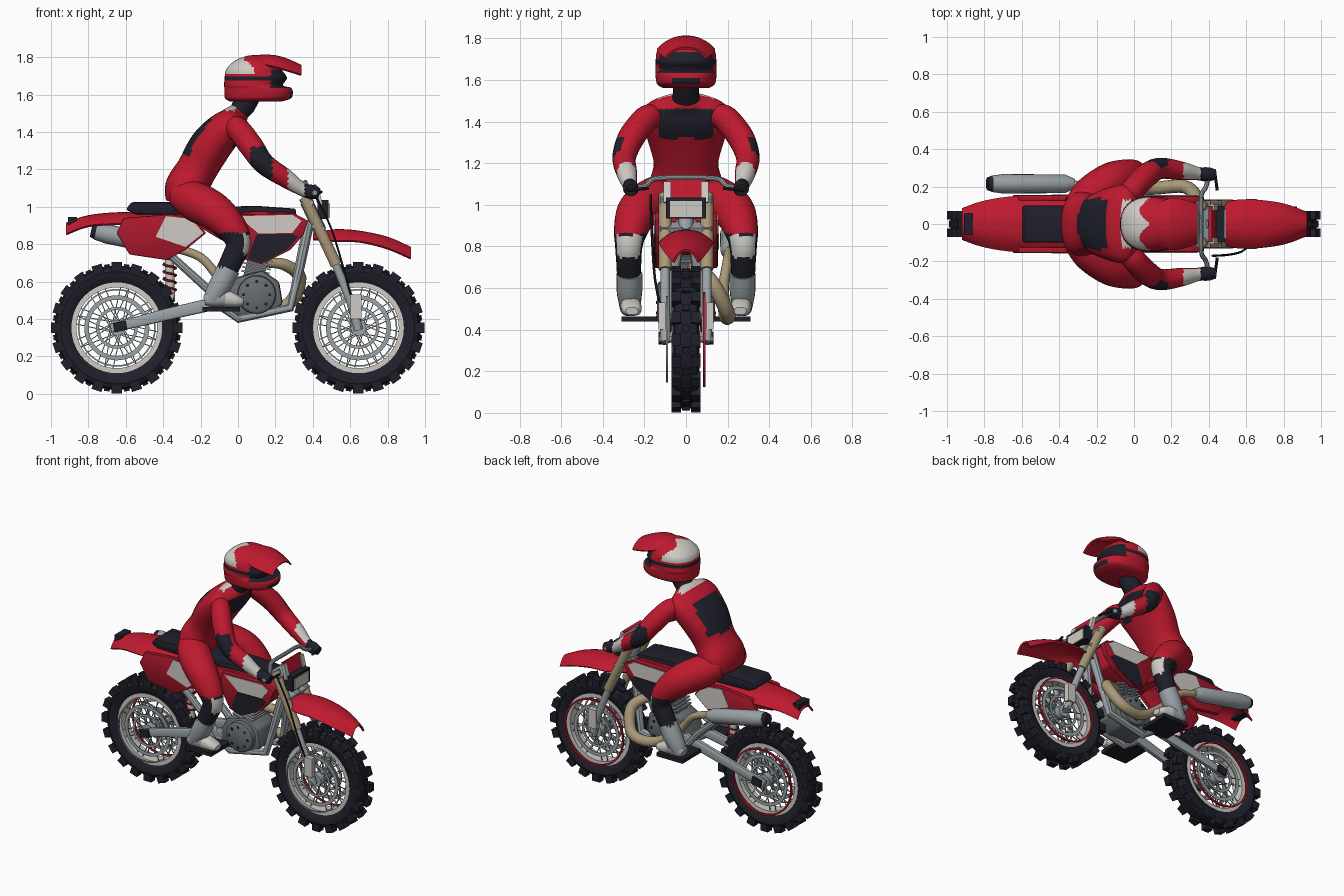
import bpy, bmesh, math
from mathutils import Vector, Matrix

COLOURS = {"red": (0.52, 0.010, 0.028), "dark_red": (0.40, 0.009, 0.024), "black": (0.014, 0.014, 0.024),
           "white": (0.62, 0.6, 0.56), "metal": (0.33, 0.37, 0.39), "tan": (0.40, 0.32, 0.19),
           "engine_grey": (0.14, 0.155, 0.165)}
MATS = {}
for key, c in COLOURS.items():
    MATS[key] = bpy.data.materials.new(key)
    MATS[key].diffuse_color = (*c, 1)


def finish(name, bm, col, mirror=False):
    """col is a colour name or a rule (centre, normal) -> colour name"""
    bmesh.ops.recalc_face_normals(bm, faces=bm.faces)
    me = bpy.data.meshes.new(name)
    slots = []
    for f in bm.faces:
        k = col if isinstance(col, str) else col(f.calc_center_median(), f.normal)
        if k not in slots:
            slots.append(k)
            me.materials.append(MATS[k])
        f.material_index = slots.index(k)
    bm.to_mesh(me)
    bm.free()
    ob = bpy.data.objects.new(name, me)
    bpy.context.collection.objects.link(ob)
    if mirror:
        ob.modifiers.new("mirror", "MIRROR").use_axis = (False, True, False)
    return ob


def catmull(rows, steps):
    """smooth interpolation of rows of numbers"""
    out = []
    for i in range(len(rows) - 1):
        a, b, c, d = (rows[max(i - 1, 0)], rows[i], rows[i + 1], rows[min(i + 2, len(rows) - 1)])
        for s in range(steps):
            t = s / steps
            out.append([0.5 * (2 * q + (r - p) * t + (2 * p - 5 * q + 4 * r - u) * t * t
                        + (3 * q - p - 3 * r + u) * t ** 3) for p, q, r, u in zip(a, b, c, d)])
    return out + [list(rows[-1])]


def tube(name, rows, col, sides=12, steps=1, mirror=False, ref=(0, 1, 0), power=2, axis=None):
    """rows: x, y, z, radius along ref[, radius across]"""
    rows = [list(r) + [r[3]] * (5 - len(r)) for r in rows]
    if steps > 1:
        rows = catmull(rows, steps)
    bm, rings = bmesh.new(), []
    P = [Vector(r[:3]) for r in rows]
    for i, r in enumerate(rows):
        t = Vector(axis) if axis else (P[min(i + 1, len(P) - 1)] - P[max(i - 1, 0)]).normalized()
        n = Vector(ref)
        n = (n - n.dot(t) * t).normalized()
        b = t.cross(n)
        ring = []
        for k in range(sides):
            a = 2 * math.pi * k / sides
            ca, sa = math.cos(a), math.sin(a)
            ca, sa = (math.copysign(abs(v) ** (2 / power), v) for v in (ca, sa))
            ring.append(bm.verts.new(P[i] + n * ca * r[3] + b * sa * r[4]))
        rings.append(ring)
    for r0, r1 in zip(rings, rings[1:]):
        for k in range(sides):
            bm.faces.new((r0[k], r0[k - 1], r1[k - 1], r1[k]))
    bm.faces.new(rings[0])
    bm.faces.new(rings[-1])
    return finish(name, bm, col, mirror)


def plate(name, pts, y0, y1, col, mirror=False, bevel=0):
    """side outline (x, z) extruded from y0 to y1"""
    bm = bmesh.new()
    f = bm.faces.new([bm.verts.new((x, y0, z)) for x, z in pts])
    new = bmesh.ops.extrude_face_region(bm, geom=[f])["geom"]
    bmesh.ops.translate(bm, vec=(0, y1 - y0, 0), verts=[v for v in new if isinstance(v, bmesh.types.BMVert)])
    if bevel:
        bmesh.ops.bevel(bm, geom=bm.edges[:], offset=bevel, segments=2, affect="EDGES", profile=0.5)
    return finish(name, bm, col, mirror)


def sheet(name, rows, col, thick=0.012, across=12):
    """arched shell along x; rows: x, z, half width, edge drop"""
    bm = bmesh.new()
    g = [[bm.verts.new((x, w * u, z - d * abs(u) ** 2.5)) for u in [2 * k / across - 1 for k in range(across + 1)]]
         for x, z, w, d in catmull(rows, 4)]
    for a, b in zip(g, g[1:]):
        for k in range(across):
            bm.faces.new((a[k], b[k], b[k + 1], a[k + 1]))
    bmesh.ops.recalc_face_normals(bm, faces=bm.faces)
    bmesh.ops.solidify(bm, geom=bm.faces[:], thickness=thick)
    return finish(name, bm, col)


def add_box(bm, size, mat):
    bmesh.ops.create_cube(bm, size=1, matrix=mat @ Matrix.Diagonal((*size, 1)))


def box(name, loc, size, col, tilt=0, mirror=False):
    bm = bmesh.new()
    add_box(bm, size, Matrix.Translation(loc) @ Matrix.Rotation(tilt, 4, "Y"))
    return finish(name, bm, col, mirror)


def lathe(name, x, z, prof, col, seg=48):
    """closed (radius, y) profile spun round a wheel axle"""
    bm, n = bmesh.new(), len(prof)
    g = [[bm.verts.new((x + r * math.cos(a), y, z + r * math.sin(a))) for r, y in prof]
         for a in [2 * math.pi * k / seg for k in range(seg)]]
    for i in range(seg):
        for j in range(n):
            bm.faces.new((g[i - 1][j - 1], g[i - 1][j], g[i][j], g[i][j - 1]))
    return finish(name, bm, col)


def ring(name, x, z, r0, r1, y0, y1, col, seg=40):
    return lathe(name, x, z, [(r0, y0), (r1, y0), (r1, y1), (r0, y1)], col, seg)


# wheels
for tag, wx in (("front", 0.644), ("rear", -0.648)):
    wz = 0.353
    half = [(0.238, 0.04), (0.265, 0.06), (0.3, 0.064), (0.322, 0.052), (0.333, 0.02)]
    lathe(tag + "_tyre", wx, wz, half + [(r, -y) for r, y in reversed(half)], "black")
    bm = bmesh.new()
    for i in range(40):
        m = Matrix.Translation((wx, 0, wz)) @ Matrix.Rotation(2 * math.pi * i / 40, 4, "Y")
        if i % 2:
            add_box(bm, (0.03, 0.04, 0.03), m @ Matrix.Translation((0, 0, 0.328)))
        else:
            for s in (1, -1):
                add_box(bm, (0.056, 0.046, 0.05), m @ Matrix.Translation((0, s * 0.046, 0.327)))
    finish(tag + "_tyre_knobs", bm, "black")
    ring(tag + "_rim", wx, wz, 0.216, 0.243, -0.045, 0.045, "white")
    ring(tag + "_hub", wx, wz, 0.012, 0.042, -0.07, 0.07, "metal", 20)
    for y in (-0.07, 0.058):
        ring(tag + "_brake_disc", wx, wz, 0.15, 0.174, y, y + 0.006, "metal")
        ring(tag + "_disc_carrier", wx, wz, 0.095, 0.112, y, y + 0.006, "metal")
    ring(tag + "_rim_band", wx, wz, 0.2, 0.208, -0.095, -0.087, "metal")
    ring(tag + "_rim_stripe", wx, wz, 0.217, 0.228, 0.082, 0.094, "red")
    tube(tag + "_axle", [(wx, -0.13, wz, 0.014), (wx, 0.13, wz, 0.014)], "metal", ref=(0, 0, 1))
    bm = bmesh.new()
    for i in range(32):
        m = Matrix.Translation((wx, 0.03 * (-1) ** i, wz)) @ Matrix.Rotation(2 * math.pi * i / 32, 4, "Y")
        add_box(bm, (0.005, 0.005, 0.2), m @ Matrix.Translation((0, 0, 0.125)) @ Matrix.Rotation(0.22 * (1 if i % 4 < 2 else -1), 4, "Y"))
    finish(tag + "_spokes", bm, "metal")

# forks, front end and handlebar
tube("fork_upper", [(0.355, 0.1, 1.05, 0.031), (0.525, 0.1, 0.69, 0.031)], "tan", 14, mirror=True)
tube("fork_lower", [(0.515, 0.1, 0.71, 0.022), (0.60, 0.1, 0.5, 0.024), (0.645, 0.1, 0.34, 0.026)], "metal", 14, mirror=True)
box("fork_guard", (0.63, 0.115, 0.465), (0.06, 0.035, 0.13), "white", mirror=True)
for p in ((0.37, 1.03), (0.43, 0.89)):
    box("fork_clamp", (p[0], 0, p[1]), (0.07, 0.25, 0.03), "metal", 0.44)
tube("handlebar", [(0.41, -0.3, 1.075, 0.013), (0.385, -0.2, 1.09, 0.013), (0.36, -0.15, 1.125, 0.013), (0.36, 0, 1.13, 0.013),
     (0.36, 0.15, 1.125, 0.013), (0.385, 0.2, 1.09, 0.013), (0.41, 0.3, 1.075, 0.013)], "metal", 10, 4, ref=(0, 0, 1))
tube("brake_lever", [(0.43, 0.29, 1.07, 0.008), (0.445, 0.18, 1.08, 0.008)], "black", 8, mirror=True, ref=(0, 0, 1))
tube("cable", [(0.42, -0.17, 1.05, 0.006), (0.5, -0.165, 0.88, 0.006), (0.57, -0.15, 0.65, 0.006), (0.61, -0.12, 0.5, 0.006)], "black", 6, 4)
box("headlight_surround", (0.455, 0, 0.985), (0.06, 0.19, 0.1), "black")
box("headlight", (0.487, 0, 0.98), (0.008, 0.155, 0.075), "white")
box("front_plate", (0.42, 0, 1.07), (0.02, 0.19, 0.1), "red", -0.25)
box("front_plate_trim", (0.43, 0.09, 1.06), (0.022, 0.035, 0.1), "white", -0.25, True)
sheet("front_fender", [(0.4, 0.86, 0.08, 0.03), (0.52, 0.88, 0.125, 0.06), (0.65, 0.872, 0.13, 0.055),
                       (0.8, 0.84, 0.11, 0.06), (0.925, 0.785, 0.065, 0.06)], "red")

# rear fender, seat and tank
sheet("rear_fender", [(-0.92, 0.915, 0.085, 0.06), (-0.8, 0.955, 0.125, 0.055), (-0.62, 0.972, 0.15, 0.06), (-0.3, 0.975, 0.15, 0.05)], "red")
box("tail_light", (-0.885, 0, 0.922), (0.05, 0.11, 0.045), "black")
plate("seat", [(-0.6, 0.985), (-0.57, 1.025), (-0.3, 1.025), (-0.1, 1.0), (0.1, 1.005), (0.31, 0.99), (0.31, 0.95), (-0.1, 0.95),
               (-0.55, 0.96)], -0.1, 0.1, "black", bevel=0.012)
plate("tank", [(-0.3, 0.95), (0.1, 0.975), (0.3, 0.97), (0.36, 0.92), (0.3, 0.8), (0.06, 0.74), (-0.12, 0.84)], -0.115, 0.115, "red", bevel=0.01)

# side panels and shrouds, with thin colour plates
plate("side_panel", [(-0.65, 0.86), (-0.61, 0.94), (-0.36, 0.96), (-0.24, 0.94), (-0.17, 0.86), (-0.28, 0.77), (-0.38, 0.715),
                     (-0.58, 0.745)], 0.125, 0.155, "dark_red", True, 0.006)
plate("side_panel_white", [(-0.385, 0.95), (-0.25, 0.935), (-0.185, 0.86), (-0.28, 0.785), (-0.44, 0.84)], 0.154, 0.159, "white", True)
plate("shroud", [(-0.02, 0.96), (0.3, 0.965), (0.375, 0.925), (0.35, 0.85), (0.28, 0.77), (0.13, 0.695), (0.04, 0.72), (-0.03, 0.84)],
      0.11, 0.15, "dark_red", True, 0.006)
plate("shroud_white", [(0.0, 0.95), (0.29, 0.957), (0.34, 0.925), (0.29, 0.86), (0.11, 0.857)], 0.149, 0.154, "white", True)
plate("shroud_black", [(0.1, 0.853), (0.29, 0.856), (0.32, 0.84), (0.265, 0.772), (0.13, 0.703), (0.05, 0.725)], 0.149, 0.154, "black", True)

# frame and swingarm
tube("down_tube", [(0.38, 0.025, 0.92, 0.03), (0.33, 0.06, 0.68, 0.028), (0.28, 0.09, 0.46, 0.024), (0.0, 0.09, 0.4, 0.022), (-0.08, 0.09, 0.46, 0.024),
     (-0.15, 0.09, 0.55, 0.024), (-0.36, 0.09, 0.74, 0.022)], "metal", 10, mirror=True)
tube("steering_head", [(0.365, 0, 1.03, 0.035), (0.44, 0, 0.87, 0.035)], "metal")
tube("swingarm", [(-0.68, 0.105, 0.35, 0.016, 0.024), (-0.4, 0.1, 0.42, 0.018, 0.032), (-0.05, 0.08, 0.5, 0.02, 0.035)], "metal", 16, mirror=True, power=4)
box("axle_block", (-0.63, 0.125, 0.36), (0.07, 0.015, 0.05), "black", -0.2, True)
tube("shock_rod", [(-0.37, 0, 0.8, 0.024), (-0.36, 0, 0.5, 0.024)], "white")
tube("shock_spring", [(-0.365 + 0.034 * math.cos(i * 0.6), 0.034 * math.sin(i * 0.6), 0.75 - 0.0037 * i, 0.006) for i in range(56)], "red", 6, ref=(0, 0, 1))

# engine
plate("engine_case", [(-0.08, 0.5), (-0.03, 0.42), (0.16, 0.42), (0.24, 0.48), (0.22, 0.6), (0.13, 0.66), (-0.02, 0.62)], -0.1, 0.1, "engine_grey", bevel=0.015)
for s in (1, -1):
    tube("engine_cover", [(0.1, s * 0.09, 0.53, 0.105), (0.1, s * 0.13, 0.53, 0.1), (0.1, s * 0.14, 0.53, 0.085)], "engine_grey", 24, ref=(0, 0, 1))
    for k in range(8):
        a = k * math.pi / 4
        box("cover_bolt", (0.1 + 0.07 * math.cos(a), s * 0.14, 0.53 + 0.07 * math.sin(a)), (0.015, 0.008, 0.015), "black")
for k in range(6):
    box("cylinder_fin", (0.09 + k * 0.006, 0, 0.64 + k * 0.021), (0.15, 0.17, 0.009), "metal", 0.25)
box("cylinder", (0.1, 0, 0.69), (0.11, 0.12, 0.15), "engine_grey", 0.25)

# exhaust
tube("exhaust_pipe", [(0.15, 0.03, 0.7, 0.025), (0.25, 0.06, 0.69, 0.032), (0.33, 0.13, 0.62, 0.036), (0.27, 0.2, 0.48, 0.036), (0.1, 0.19, 0.47, 0.034),
     (-0.08, 0.18, 0.6, 0.026), (-0.2, 0.2, 0.73, 0.024), (-0.36, 0.21, 0.785, 0.024)], "tan", 14, 5)
tube("muffler", [(-0.32, 0.215, 0.775, 0.028), (-0.37, 0.215, 0.785, 0.05), (-0.7, 0.215, 0.855, 0.052), (-0.76, 0.215, 0.868, 0.044)], "metal", 20)
tube("muffler_cap", [(-0.755, 0.215, 0.867, 0.044), (-0.785, 0.215, 0.873, 0.034)], "black", 20)
box("footpeg", (-0.09, 0.2, 0.452), (0.2, 0.22, 0.025), "black", mirror=True)


# rider
def suit(c, n):
    back = -0.75 * n.x + 0.6 * n.z
    if c.x * 0.6 + c.z * 0.8 > 1.17 and back > 0.15 and abs(c.y) < 0.13:
        return "white"
    if back > 0.35 and abs(c.y) < 0.135 and 1.275 < c.z < 1.47 and c.x < -0.08:
        return "black"
    return "black" if back < -0.35 and abs(c.y) < 0.14 and 1.32 < c.z < 1.462 else "red"


def sleeve(c, n):
    if c.x > 0.355 or (0.065 < c.x < 0.18 and c.z < 1.32 and n.y > 0.25):
        return "black"
    return "white" if c.x > 0.265 and n.z + n.y > -0.5 else "red"


def trousers(c, n):
    if n.x > 0.55 and 0.745 < c.z < 0.855:
        return "white"
    return "black" if c.z < 0.86 else "red"


tube("torso", [(-0.29, 0, 1.02, 0.16, 0.095), (-0.275, 0, 1.1, 0.175, 0.115), (-0.22, 0, 1.2, 0.155, 0.108), (-0.15, 0, 1.32, 0.185, 0.112),
     (-0.065, 0, 1.42, 0.21, 0.098), (-0.02, 0, 1.475, 0.185, 0.07), (0.01, 0, 1.505, 0.085, 0.055), (0.02, 0, 1.515, 0.05, 0.045)],
     suit, 40, 7, power=2.3)
tube("arm", [(-0.03, 0.15, 1.42, 0.055), (0.0, 0.19, 1.415, 0.063), (0.07, 0.262, 1.325, 0.064), (0.14, 0.297, 1.23, 0.057), (0.25, 0.285, 1.155, 0.05),
     (0.34, 0.27, 1.095, 0.036), (0.39, 0.265, 1.08, 0.038), (0.435, 0.265, 1.07, 0.028)], sleeve, 24, 8, True)
tube("leg", [(-0.31, 0.08, 1.07, 0.08), (-0.23, 0.15, 1.03, 0.105), (-0.12, 0.23, 0.97, 0.1), (-0.03, 0.265, 0.88, 0.082), (0.0, 0.275, 0.8, 0.066),
     (-0.03, 0.275, 0.72, 0.06), (-0.07, 0.275, 0.64, 0.056)], trousers, 24, 8, True)
tube("boot", [(-0.05, 0.272, 0.67, 0.062), (-0.09, 0.272, 0.59, 0.062), (-0.13, 0.27, 0.52, 0.052), (-0.14, 0.27, 0.49, 0.045)], "metal", 18, 3, True)
tube("boot_foot", [(-0.18, 0.27, 0.5, 0.035, 0.025), (-0.15, 0.27, 0.505, 0.046, 0.04), (-0.07, 0.265, 0.51, 0.05, 0.045), (0.0, 0.26, 0.495, 0.046, 0.03),
     (0.03, 0.26, 0.49, 0.03, 0.018)], lambda c, n: "white" if c.x > -0.06 else "metal", 18, 3, True, power=2.5)
tube("neck", [(-0.005, 0, 1.49, 0.07, 0.05), (0.03, 0, 1.54, 0.062), (0.07, 0, 1.62, 0.065)], "black", 20)


def helmet(c, n):
    if 1.635 < c.z < 1.735 and c.x > 0.175:
        return "black"
    if 1.676 < c.z < 1.698 or (c.x > 0.24 and 1.58 < c.z < 1.612 and abs(c.y) < 0.065):
        return "black"
    return "white" if c.z > 1.71 and c.x < 0.09 - 0.06 * abs(math.sin(22 * c.y)) else "red"


# helmet rows: height, back, front, half width
tube("helmet", [((b + f) / 2, 0, z, w, (f - b) / 2) for z, b, f, w in (
    (1.562, -0.04, 0.23, 0.11), (1.578, -0.068, 0.28, 0.137), (1.605, -0.072, 0.293, 0.145), (1.635, -0.073, 0.285, 0.147), (1.65, -0.074, 0.24, 0.147),
    (1.69, -0.072, 0.262, 0.146), (1.73, -0.065, 0.235, 0.142), (1.755, -0.048, 0.225, 0.13), (1.785, -0.01, 0.19, 0.1), (1.805, 0.04, 0.15, 0.055),
    (1.811, 0.08, 0.11, 0.012))], helmet, 72, 6, power=2.3, axis=(0, 0, 1))
sheet("helmet_visor", [(0.09, 1.812, 0.09, 0.04), (0.19, 1.812, 0.138, 0.06), (0.27, 1.79, 0.13, 0.06), (0.34, 1.758, 0.105, 0.05)], "red")

# smooth shading with crisp edges
bpy.ops.object.select_all(action="SELECT")
bpy.context.view_layer.objects.active = bpy.data.objects["helmet"]
bpy.ops.object.shade_smooth_by_angle(angle=math.radians(35))
